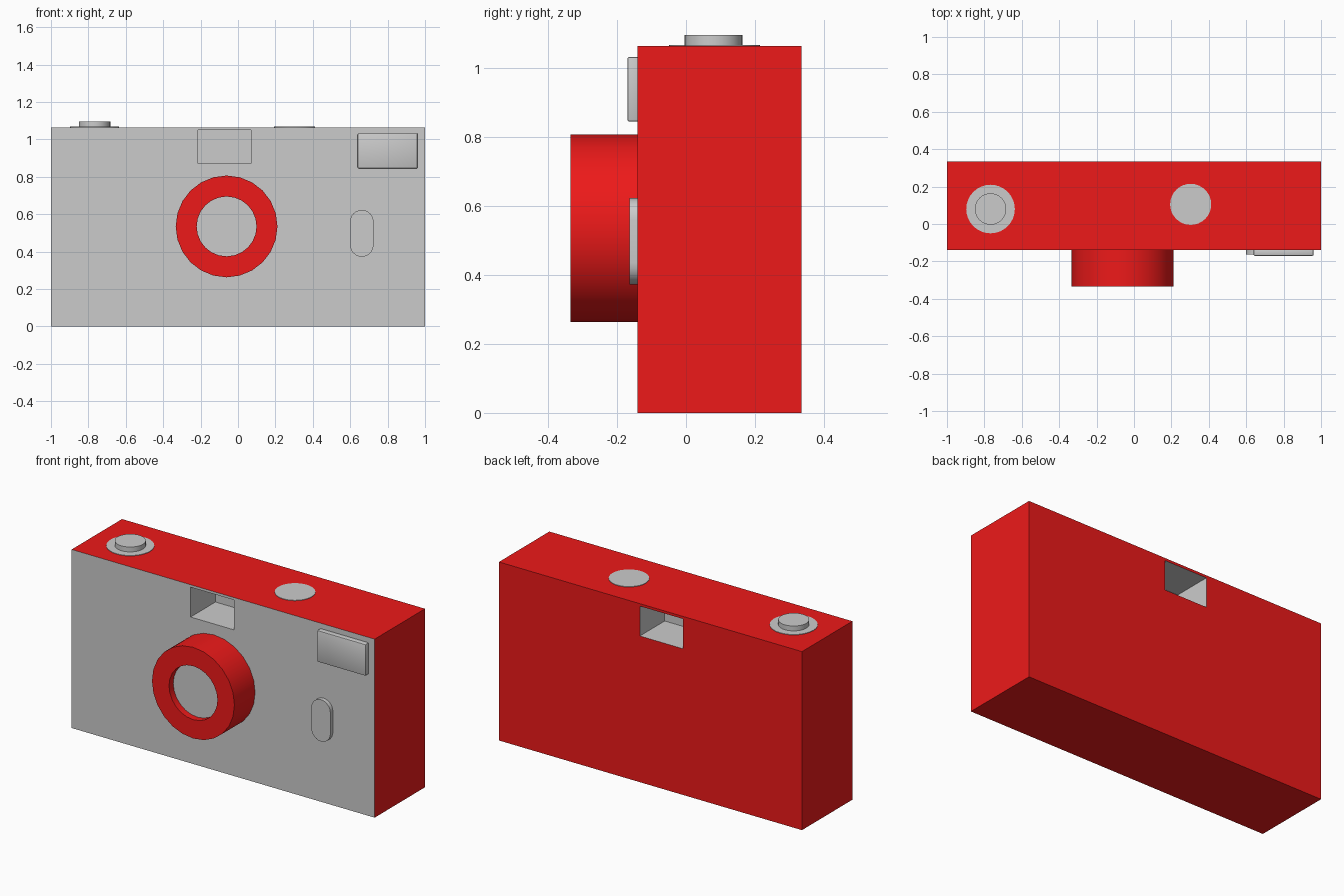
import bpy, bmesh, math
from mathutils import Matrix, Vector

if "Cube" in bpy.data.objects:
    bpy.data.objects.remove(bpy.data.objects["Cube"])


def material(name, colour):
    m = bpy.data.materials.new(name)
    m.diffuse_color = (*colour, 1)
    m.use_nodes = True
    m.node_tree.nodes["Principled BSDF"].inputs["Base Color"].default_value = m.diffuse_color
    return m


RED = material("red_plastic", (0.85, 0.01, 0.01))
GREY = material("grey_plastic", (0.69, 0.69, 0.69))
FACE_FRONT = Matrix.Rotation(math.pi / 2, 4, 'X')   # local +z points to -y


def finish(name, bm, mats, smooth=False):
    me = bpy.data.meshes.new(name)
    bmesh.ops.recalc_face_normals(bm, faces=bm.faces)
    bm.to_mesh(me)
    bm.free()
    ob = bpy.data.objects.new(name, me)
    bpy.context.collection.objects.link(ob)
    for m in mats:
        me.materials.append(m)
    if smooth:
        bpy.ops.object.select_all(action='DESELECT')
        ob.select_set(True)
        bpy.context.view_layer.objects.active = ob
        bpy.ops.object.shade_smooth_by_angle(angle=math.radians(35))
    return ob


def box(name, lo, hi, mat, bevel=0.0):
    lo, hi = Vector(lo), Vector(hi)
    bm = bmesh.new()
    bmesh.ops.create_cube(bm, size=1, matrix=Matrix.Translation((lo + hi) / 2)
                          @ Matrix.Diagonal((*(hi - lo), 1)))
    if bevel:
        bmesh.ops.bevel(bm, geom=bm.edges[:], offset=bevel, segments=2,
                        profile=0.5, affect='EDGES')
    return finish(name, bm, [mat], smooth=bevel > 0)


def prism(name, outline, height, matrix, mat):
    """Extrude a 2D outline along local z."""
    bm = bmesh.new()
    face = bm.faces.new([bm.verts.new((x, y, 0)) for x, y in outline])
    out = bmesh.ops.extrude_face_region(bm, geom=[face], use_keep_orig=True)
    top = [v for v in out["geom"] if isinstance(v, bmesh.types.BMVert)]
    bmesh.ops.translate(bm, verts=top, vec=(0, 0, height))
    bm.transform(matrix)
    return finish(name, bm, [mat], smooth=True)


def circle(r, n):
    return [(r * math.cos(2 * math.pi * i / n), r * math.sin(2 * math.pi * i / n))
            for i in range(n)]


# Body, with viewfinder recesses cut from the front and the back
Y0, Y1, YM, H = -0.14, 0.335, 0.0975, 1.065
body = box("camera_body", (-1, Y0, 0), (1, Y1, H), RED)
body.data.materials.append(GREY)
for side, ya, yb in (("front", Y0 - 0.1, YM - 0.003), ("back", YM + 0.003, Y1 + 0.1)):
    cutter = box(side + "_viewfinder_cutter", (-0.215, ya, 0.872), (0.07, yb, 1.05), GREY)
    cutter.hide_render = True
    cutter.hide_set(True)
    mod = body.modifiers.new(side + "_viewfinder", 'BOOLEAN')
    mod.object, mod.operation, mod.solver = cutter, 'DIFFERENCE', 'EXACT'
bpy.context.view_layer.update()
cut = bpy.data.meshes.new_from_object(
    body.evaluated_get(bpy.context.evaluated_depsgraph_get()))
body.modifiers.clear()
body.data = cut
for ob in [o for o in bpy.data.objects if o.name.endswith("cutter")]:
    bpy.data.objects.remove(ob)
cut.materials.clear()
cut.materials.append(RED)
cut.materials.append(GREY)
# Grey front panel and viewfinder walls, red everywhere else
for p in cut.polygons:
    c, n = p.center, p.normal
    outer = (abs(c.x) > 0.99 or c.z < 0.01 or c.z > H - 0.005
             or (c.y > Y1 - 0.005 and n.y > 0.9))
    p.material_index = 0 if outer else 1

# Lens barrel: a turned ring
N = 24
profile = [(0.272, 0), (0.272, 0.195), (0.16, 0.195), (0.16, 0)]
bm = bmesh.new()
rings = [[bm.verts.new((x, y, z)) for x, y in circle(r, N)] for r, z in profile]
for a, b in zip(rings, rings[1:] + rings[:1]):
    for i in range(N):
        j = (i + 1) % N
        bm.faces.new((a[i], a[j], b[j], b[i]))
LENS = Matrix.Translation((-0.061, Y0, 0.535)) @ FACE_FRONT
bm.transform(LENS)
finish("lens_barrel", bm, [RED], smooth=True)
prism("lens_glass", circle(0.16, N), 0.155, LENS, GREY)

# Flash window and flash switch
box("flash_window", (0.64, -0.17, 0.845), (0.96, Y0 + 0.01, 1.033), GREY, 0.006)
R, HALF = 0.0625, 0.0625
pill = [(R * math.cos(math.pi * k / 12),
         R * math.sin(math.pi * k / 12) + HALF) for k in range(13)]
pill += [(-x, -y) for x, y in pill]
prism("flash_switch", pill, 0.024,
      Matrix.Translation((0.662, Y0, 0.498)) @ FACE_FRONT, GREY)

# Shutter button on its plate, and the ready lamp
for name, x, y, r, h in (("shutter_plate", -0.767, 0.08, 0.13, 0.003),
                         ("shutter_button", -0.767, 0.08, 0.084, 0.032),
                         ("ready_lamp", 0.303, 0.105, 0.11, 0.003)):
    prism(name, circle(r, 32), h, Matrix.Translation((x, y, H)), GREY)
